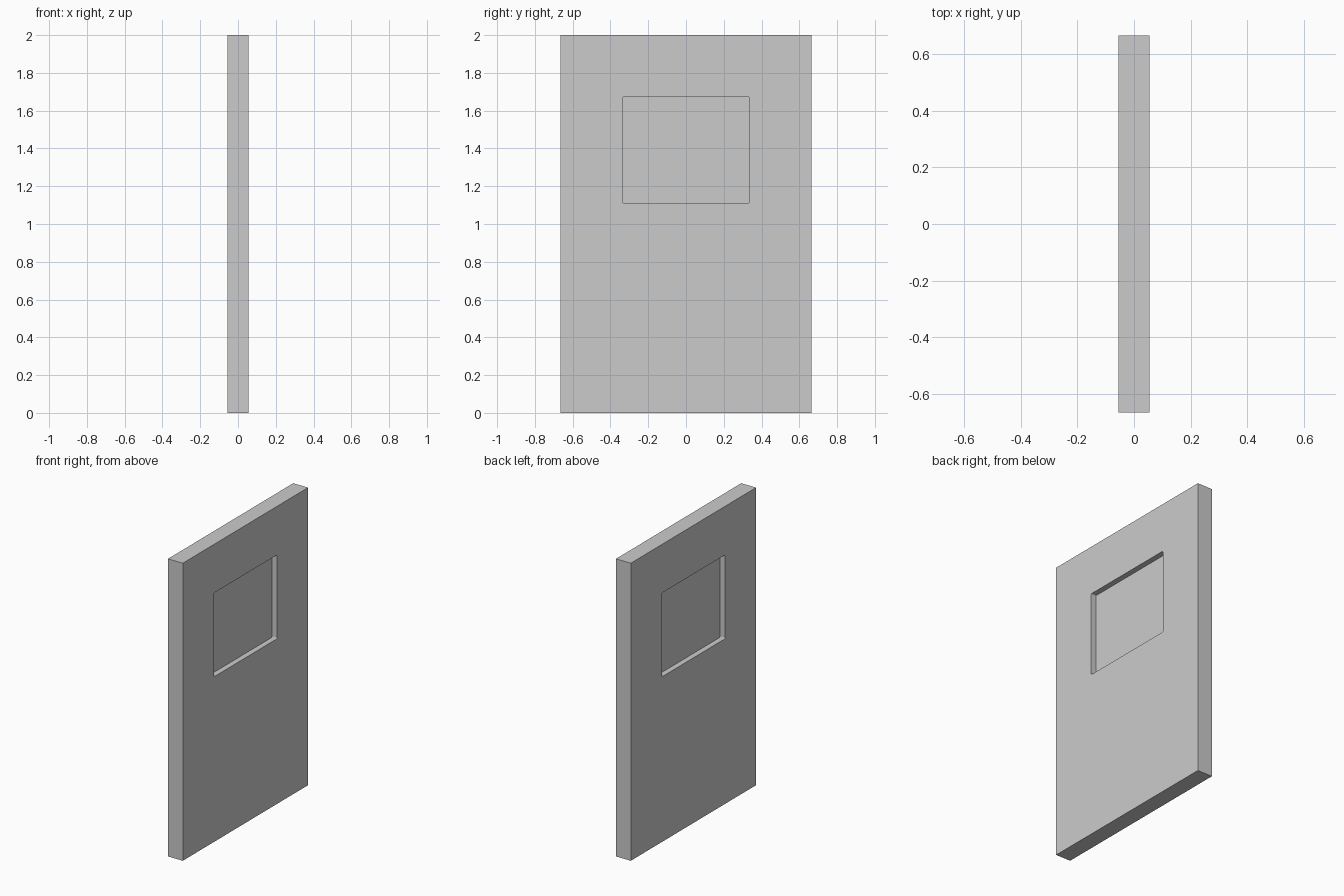
import bpy, bmesh

if "Cube" in bpy.data.objects:
    bpy.data.objects.remove(bpy.data.objects["Cube"])

WIN_W, WIN_Z0, WIN_Z1 = 0.672, 1.11, 1.673


def box(name, size, z0, corner=0.0):
    """Box standing at z0, optionally with rounded corners in the YZ plane."""
    bm = bmesh.new()
    bmesh.ops.create_cube(bm, size=1)
    for v in bm.verts:
        v.co = (v.co.x * size[0], v.co.y * size[1], (v.co.z + 0.5) * size[2] + z0)
    if corner:
        edges = [e for e in bm.edges
                 if abs(e.verts[0].co.x - e.verts[1].co.x) > 1e-4]
        bmesh.ops.bevel(bm, geom=edges, offset=corner, segments=3,
                        profile=0.5, affect='EDGES')
    mesh = bpy.data.meshes.new(name)
    bm.to_mesh(mesh)
    bm.free()
    ob = bpy.data.objects.new(name, mesh)
    bpy.context.collection.objects.link(ob)
    return ob


# Door slab
door = box("door_slab", (0.11, 1.33, 2.0), 0)

# Window opening cut through the slab
cutter = box("window_cutter", (0.4, WIN_W, WIN_Z1 - WIN_Z0), WIN_Z0, 0.007)
mod = door.modifiers.new("window_opening", 'BOOLEAN')
mod.operation = 'DIFFERENCE'
mod.solver = 'EXACT'
mod.object = cutter
bpy.context.view_layer.objects.active = door
door.select_set(True)
bpy.ops.object.modifier_apply(modifier=mod.name)
bpy.data.objects.remove(cutter, do_unlink=True)

# Pane set back equally from both faces
box("window_pane", (0.036, WIN_W, WIN_Z1 - WIN_Z0), WIN_Z0, 0.007)
